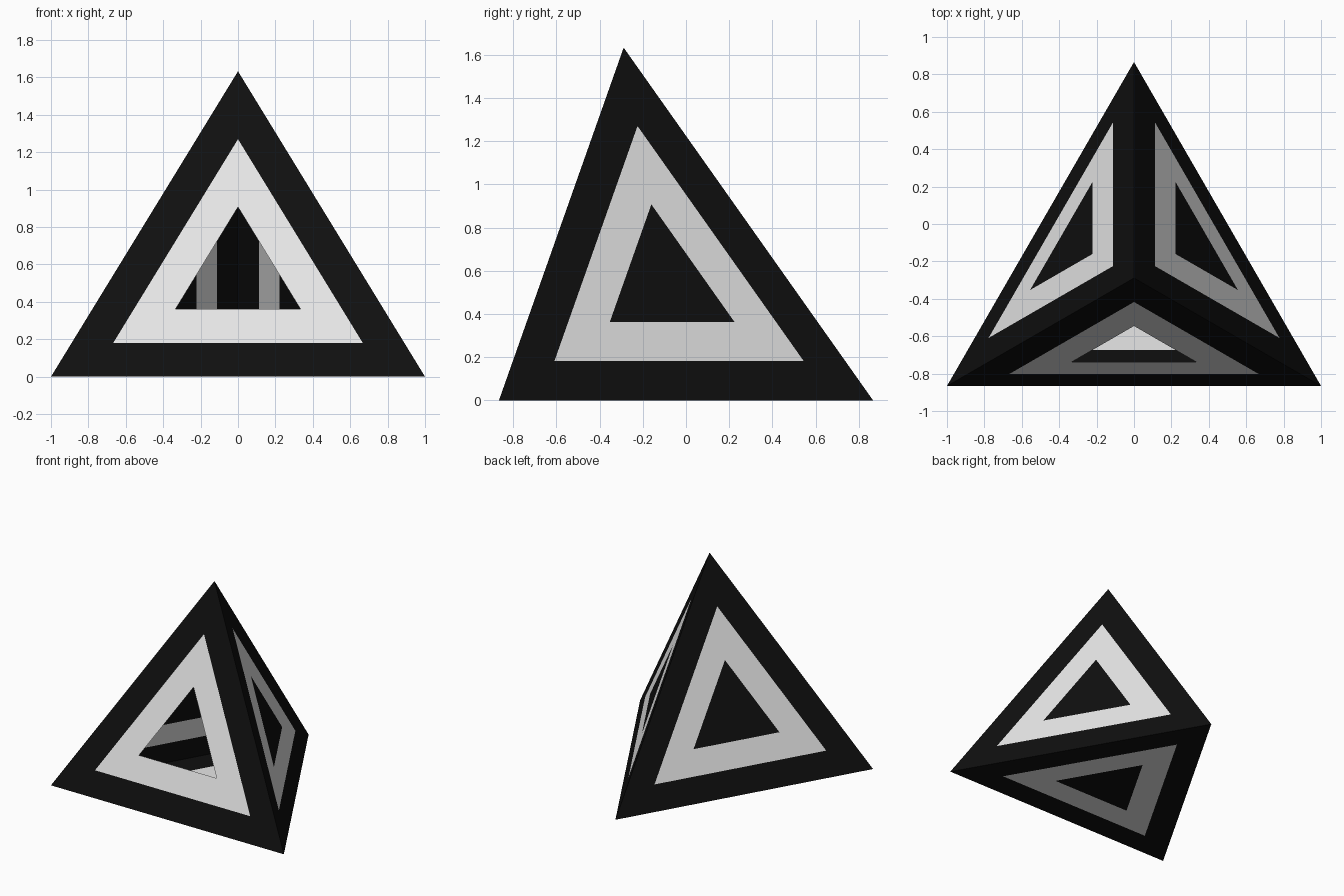
import bpy
import bmesh
from math import sqrt
from mathutils import Vector

cube = bpy.data.objects.get("Cube")
if cube:
    bpy.data.objects.remove(cube)


def make_material(name, value):
    mat = bpy.data.materials.new(name)
    mat.use_nodes = True
    colour = (value, value, value, 1)
    mat.diffuse_color = colour
    mat.node_tree.nodes["Principled BSDF"].inputs["Base Color"].default_value = colour
    return mat


black = make_material("black", 0.0048)
white = make_material("white", 0.8)

# Corners of a regular tetrahedron with edge 2
base_y = -sqrt(3) / 2
left = Vector((1, base_y, 0))
right = Vector((-1, base_y, 0))
back = Vector((0, -base_y, 0))
apex = Vector((0, base_y / 3, sqrt(8 / 3)))
body_centre = (left + right + back + apex) / 4


def panel(name, corners, open_centre=False):
    """Thin triangular side: black border, white band, black or open centre."""
    middle = sum(corners, Vector()) / 3
    bm = bmesh.new()
    loops = [[bm.verts.new(middle.lerp(c, s)) for c in corners]
             for s in (1, 2 / 3, 1 / 3)]
    for index, (outer, inner) in enumerate(zip(loops, loops[1:])):
        for i in range(3):
            j = (i + 1) % 3
            face = bm.faces.new((outer[i], outer[j], inner[j], inner[i]))
            face.material_index = index
    if not open_centre:
        bm.faces.new(loops[-1])
    # Turn every face outward
    bm.normal_update()
    for face in bm.faces:
        if face.normal.dot(middle - body_centre) < 0:
            face.normal_flip()
    mesh = bpy.data.meshes.new(name)
    bm.to_mesh(mesh)
    bm.free()
    mesh.materials.append(black)
    mesh.materials.append(white)
    bpy.context.collection.objects.link(bpy.data.objects.new(name, mesh))


# Four sides, with a window in the front one
panel("front_panel", (right, left, apex), open_centre=True)
panel("left_panel", (left, back, apex))
panel("right_panel", (back, right, apex))
panel("bottom_panel", (left, right, back))
